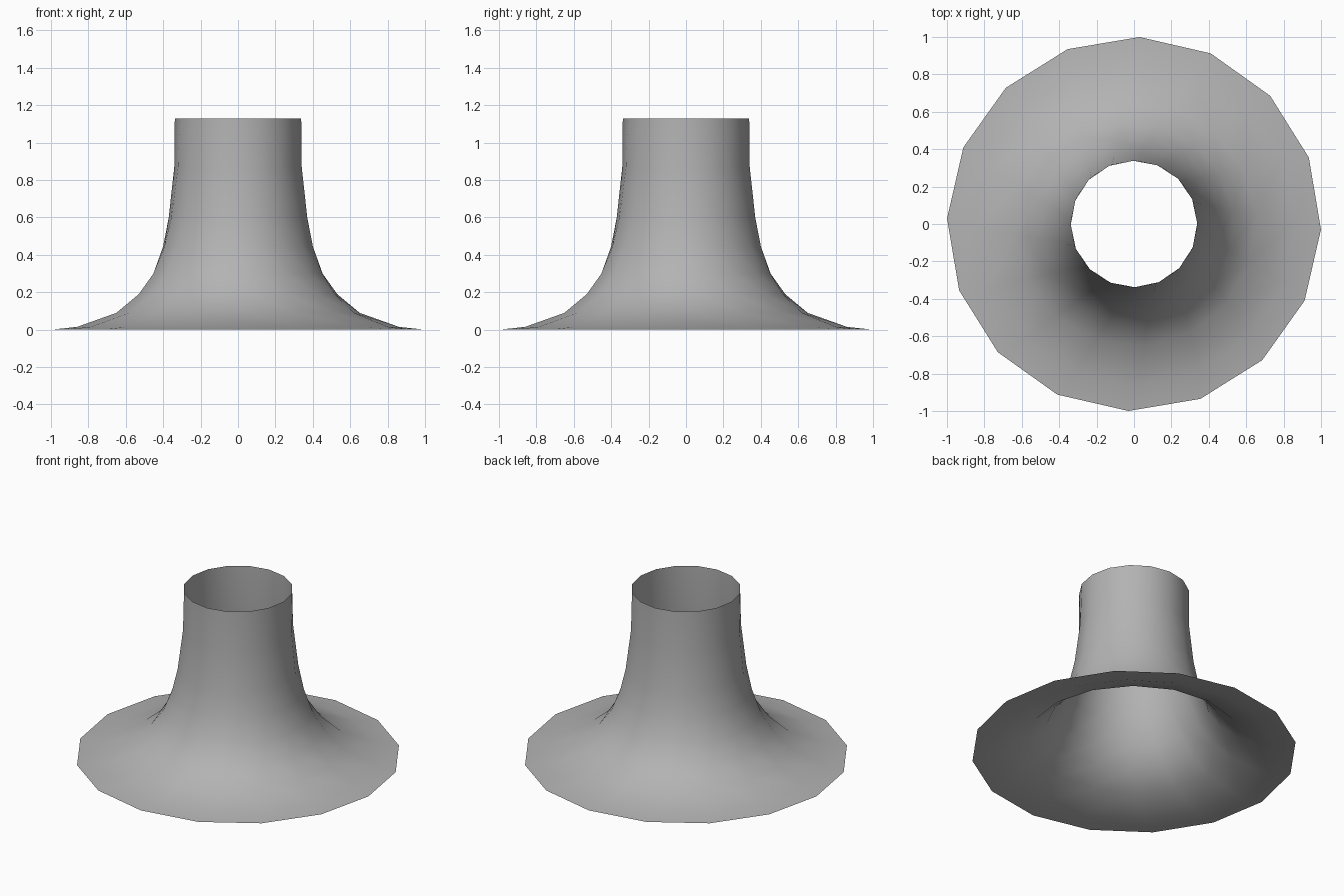
import bpy, bmesh, math

if "Cube" in bpy.data.objects:
    bpy.data.objects.remove(bpy.data.objects["Cube"])

SIDES = 16
START = math.radians(-1.7)   # rotation of the rim
TWIST = math.radians(3.1)    # extra rotation of each ring above it

# Flared tube profile: radius, height
PROFILE = [(1.0, 0.0), (0.86, 0.015), (0.652, 0.09), (0.535, 0.19), (0.46, 0.30),
           (0.405, 0.445), (0.372, 0.60), (0.341, 0.87), (0.338, 1.13)]

bm = bmesh.new()
rings = []
for i, (r, z) in enumerate(PROFILE):
    ring = []
    for k in range(SIDES):
        a = START + i * TWIST + math.tau * k / SIDES
        ring.append(bm.verts.new((r * math.cos(a), r * math.sin(a), z)))
    rings.append(ring)

# Spiralling triangles between rings, open at both ends
for low, up in zip(rings, rings[1:]):
    for k in range(SIDES):
        n = (k + 1) % SIDES
        bm.faces.new((low[k], low[n], up[k]))
        bm.faces.new((low[n], up[n], up[k]))

for f in bm.faces:
    f.smooth = True
mesh = bpy.data.meshes.new("flared_tube")
bm.to_mesh(mesh)
bm.free()
obj = bpy.data.objects.new("flared_tube", mesh)
bpy.context.collection.objects.link(obj)

# Mid grey material
mat = bpy.data.materials.new("mid_grey")
mat.diffuse_color = (0.45, 0.45, 0.45, 1)
mat.use_nodes = True
mat.node_tree.nodes["Principled BSDF"].inputs["Base Color"].default_value = mat.diffuse_color
mesh.materials.append(mat)
